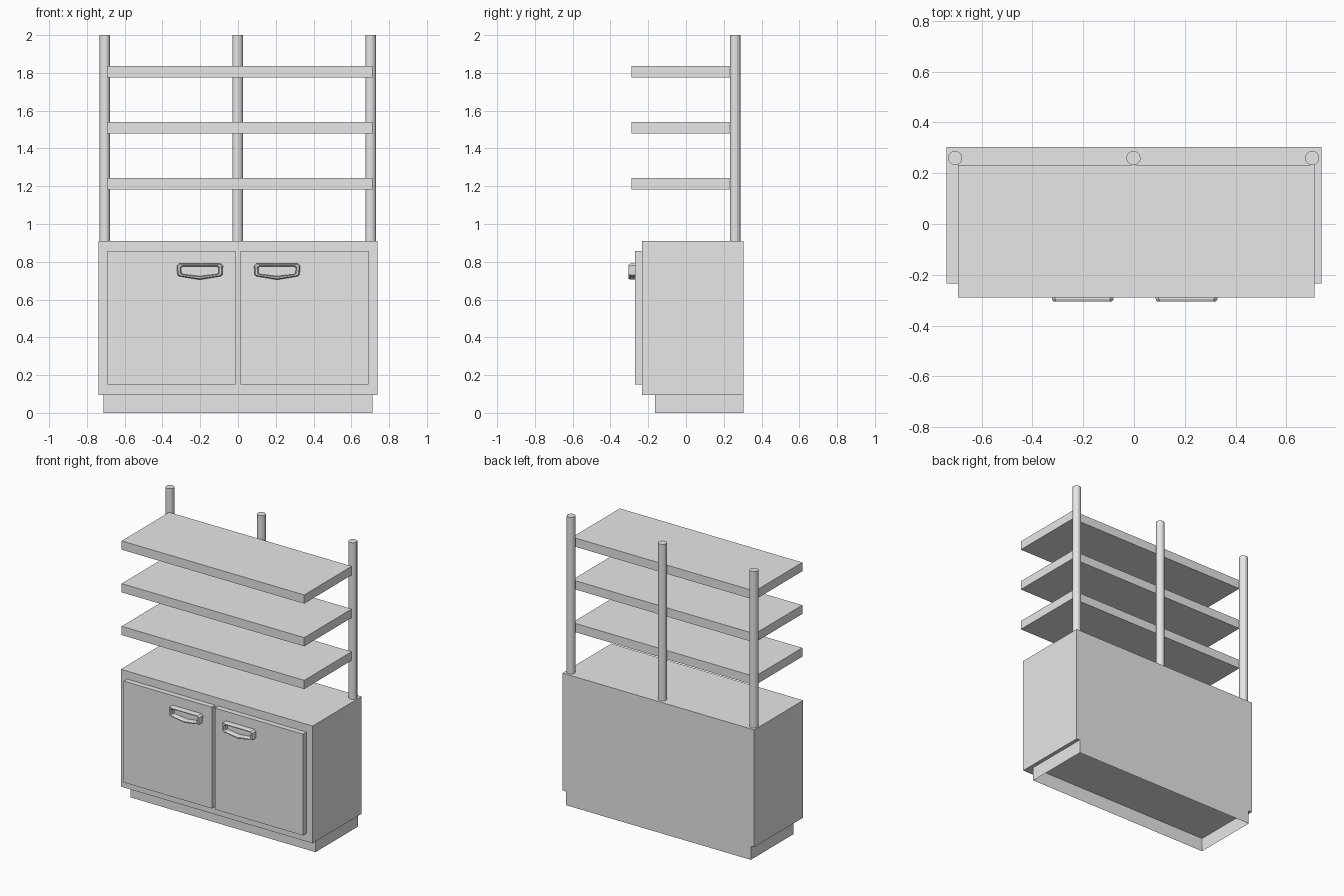
import bpy
import bmesh

default = bpy.data.objects.get("Cube")
if default:
    bpy.data.objects.remove(default, do_unlink=True)

grey = bpy.data.materials.new("plain grey")
grey.use_nodes = True
grey.diffuse_color = (0.8, 0.8, 0.8, 1)
grey.node_tree.nodes["Principled BSDF"].inputs["Base Color"].default_value = grey.diffuse_color


def finish(name, bm):
    bmesh.ops.recalc_face_normals(bm, faces=bm.faces)
    mesh = bpy.data.meshes.new(name)
    bm.to_mesh(mesh)
    bm.free()
    mesh.materials.append(grey)
    obj = bpy.data.objects.new(name, mesh)
    bpy.context.collection.objects.link(obj)
    return obj


def box(name, xs, ys, zs, open_ends=False):
    bm = bmesh.new()
    bmesh.ops.create_cube(bm, size=1)
    for v in bm.verts:
        v.co = [r[0] if c < 0 else r[1] for c, r in zip(v.co, (xs, ys, zs))]
    bm.normal_update()
    if open_ends:
        ends = [f for f in bm.faces if abs(f.normal.z) > 0.5]
        bmesh.ops.delete(bm, geom=ends, context='FACES_ONLY')
    return finish(name, bm)


def post(name, x, y, radius, z0, z1):
    bm = bmesh.new()
    bmesh.ops.create_cone(bm, cap_ends=True, segments=16,
                          radius1=radius, radius2=radius, depth=z1 - z0)
    bmesh.ops.translate(bm, verts=bm.verts, vec=(x, y, (z0 + z1) / 2))
    return finish(name, bm)


def handle(name, x, z, back):
    # Right half of the outline, mirrored to a closed loop
    half = [(0.11, 0.038), (0.122, 0.027), (0.119, -0.022), (0.108, -0.029)]
    outline = half + [(0, -0.047)] + [(-u, w) for u, w in reversed(half)]
    # Cross-section: width scale, height scale, distance from door
    section = [(1, 1, 0), (1, 1, 0.024), (0.95, 0.88, 0.034),
               (0.87, 0.72, 0.034), (0.82, 0.6, 0.026), (0.82, 0.6, 0)]
    bm = bmesh.new()
    rings = [[bm.verts.new((x + u * su, back - d, z + w * sw)) for u, w in outline]
             for su, sw, d in section]
    n = len(outline)
    for k, ring in enumerate(rings):
        other = rings[(k + 1) % len(rings)]
        for i in range(n):
            j = (i + 1) % n
            bm.faces.new((ring[i], ring[j], other[j], other[i]))
    return finish(name, bm)


# Cabinet body on a recessed hollow plinth
BACK, TOP = 0.304, 0.911
box("plinth", (-0.712, 0.712), (-0.164, BACK), (0, 0.095), open_ends=True)
box("cabinet", (-0.738, 0.738), (-0.234, BACK), (0.095, TOP))

# Doors with frame handles
DOOR_FRONT = -0.271
for side, xs, hx in (("right", (-0.69, -0.012), -0.202), ("left", (0.012, 0.69), 0.207)):
    box(side + "_door", xs, (DOOR_FRONT, -0.234), (0.151, 0.856))
    handle(side + "_handle", hx, 0.752, DOOR_FRONT)

# Rear posts
for side, x in (("right", -0.705), ("middle", -0.002), ("left", 0.702)):
    post(side + "_post", x, 0.26, 0.028, TOP, 2)

# Shelves
for level, z in (("lower", 1.182), ("middle", 1.479), ("upper", 1.776)):
    box(level + "_shelf", (-0.693, 0.712), (-0.289, 0.233), (z, z + 0.061))
